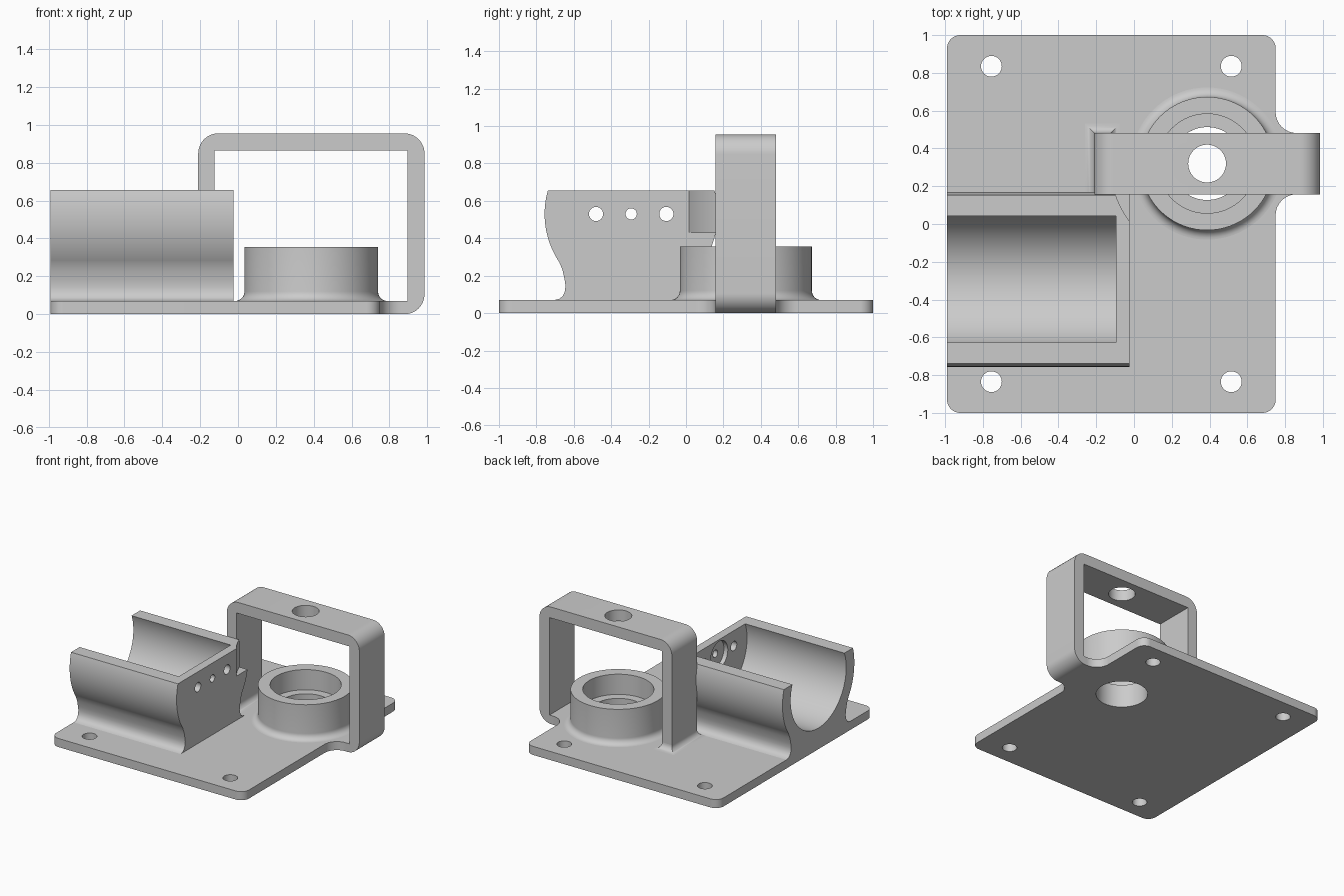
import bpy, bmesh
from math import sin, cos, pi, radians, tan
from mathutils import Vector

cube = bpy.data.objects.get("Cube")
if cube:
    bpy.data.objects.remove(cube, do_unlink=True)

grey = bpy.data.materials.new("plain grey")
grey.use_nodes = True
COLOUR = (0.6, 0.6, 0.6, 1)
grey.diffuse_color = COLOUR
grey.node_tree.nodes["Principled BSDF"].inputs["Base Color"].default_value = COLOUR

PLATE = 0.07                 # plate thickness
PIVOT = (0.387, 0.32)        # axis of bearing seat and bracket hole
TAB = (0.157, 0.482)         # y range of bracket
CRADLE_Y, CRADLE_Z = -0.293, 0.53


def arc(cx, cy, r, a0, a1, n=32):
    """Points along an arc, angles in degrees."""
    return [(cx + r * cos(radians(a0 + (a1 - a0) * i / n)),
             cy + r * sin(radians(a0 + (a1 - a0) * i / n))) for i in range(n + 1)]


def rounded(corners, n=10):
    """Polygon from (x, y, radius) corners, each rounded by its radius."""
    out = []
    for i, (x, y, r) in enumerate(corners):
        p = Vector((x, y))
        if not r:
            out.append((x, y))
            continue
        a = (Vector(corners[i - 1][:2]) - p).normalized()
        b = (Vector(corners[(i + 1) % len(corners)][:2]) - p).normalized()
        half = a.angle(b) / 2
        centre = p + (a + b).normalized() * r / sin(half)
        u = p + a * r / tan(half) - centre
        v = p + b * r / tan(half) - centre
        out += [tuple(centre + u.lerp(v, k / n).normalized() * r) for k in range(n + 1)]
    return out


def finish(name, bm):
    bmesh.ops.recalc_face_normals(bm, faces=bm.faces)
    mesh = bpy.data.meshes.new(name)
    bm.to_mesh(mesh)
    bm.free()
    mesh.materials.append(grey)
    ob = bpy.data.objects.new(name, mesh)
    bpy.context.collection.objects.link(ob)
    return ob


def loft(name, loops, caps=True):
    """Skin closed loops of 3D points; without caps the stack closes on itself."""
    bm = bmesh.new()
    rings = [[bm.verts.new(p) for p in loop] for loop in loops]
    pairs = list(zip(rings, rings[1:])) + ([] if caps else [(rings[-1], rings[0])])
    for a, b in pairs:
        for i in range(len(a)):
            j = (i + 1) % len(a)
            bm.faces.new((a[i], a[j], b[j], b[i]))
    if caps:
        bm.faces.new(rings[0])
        bm.faces.new(rings[-1])
    return finish(name, bm)


def prism(name, outline, axis, lo, hi):
    """Extrude a 2D outline along the x, y or z axis."""
    place = {"x": lambda u, v, w: (w, u, v),
             "y": lambda u, v, w: (u, w, v),
             "z": lambda u, v, w: (u, v, w)}[axis]
    return loft(name, [[place(u, v, w) for u, v in outline] for w in (lo, hi)])


def rod(centre, r, axis, lo, hi, n=64):
    """Cylindrical cutter."""
    return prism("cutter", arc(*centre, r, 0, 360, n)[:-1], axis, lo, hi)


def cut(ob, cutters):
    """Subtract the cutters, then remove them."""
    for c in cutters:
        c.hide_render = True
        m = ob.modifiers.new("cut", "BOOLEAN")
        m.operation, m.solver, m.object = "DIFFERENCE", "EXACT", c
    bpy.context.view_layer.update()
    deps = bpy.context.evaluated_depsgraph_get()
    result = bpy.data.meshes.new_from_object(ob.evaluated_get(deps))
    ob.modifiers.clear()
    ob.data = result
    for c in cutters:
        bpy.data.objects.remove(c, do_unlink=True)


parts = []

# Base plate with rounded corners, flared tab, screw holes and pivot hole
plate = prism("base_plate", rounded([
    (-0.99, -1, 0.07), (0.75, -1, 0.07), (0.75, TAB[0], 0.11), (0.862, TAB[0], 0),
    (0.862, TAB[1], 0), (0.75, TAB[1], 0.11), (0.75, 1, 0.07), (-0.99, 1, 0.07)]),
    "z", 0, PLATE)
cut(plate, [rod((x, y), 0.055, "z", -0.1, 0.2, 40)
            for x in (-0.755, 0.515) for y in (-0.835, 0.835)]
    + [rod(PIVOT, 0.193, "z", -0.1, 0.2)])
parts.append(plate)

# Bracket loop rising from the tab and over the bearing seat
bracket = prism("bracket", rounded([
    (0.862, 0, 0), (0.985, 0, 0.105), (0.985, 0.955, 0.105), (-0.21, 0.955, 0.105),
    (-0.21, 0.03, 0), (-0.123, 0.03, 0), (-0.123, 0.865, 0), (0.895, 0.865, 0),
    (0.895, PLATE, 0), (0.862, PLATE, 0)]), "y", *TAB)
cut(bracket, [rod(PIVOT, 0.1, "z", 0.8, 1.1)])
parts.append(bracket)

# Fillet flare at the foot of the bracket post
flare = []
for d, z in arc(0.05, PLATE + 0.05, 0.05, 270, 180, 8):
    x0, x1, y0, y1 = -0.21 - d, -0.123 + d, TAB[0] - d, TAB[1] + d
    flare.append([(x0, y0, z), (x1, y0, z), (x1, y1, z), (x0, y1, z)])
parts.append(loft("post_fillet", flare))

# Bearing seat: turned ring with a stepped bore and a filleted foot
R = 0.353
profile = ([(0.193, PLATE - 0.02), (R + 0.05, PLATE - 0.02)]
           + arc(R + 0.05, PLATE + 0.05, 0.05, 270, 180, 8)
           + [(R, 0.355), (0.263, 0.355), (0.263, 0.19), (0.193, 0.19)])
STEPS = 72
parts.append(loft("bearing_seat", [
    [(PIVOT[0] + r * cos(2 * pi * k / STEPS), PIVOT[1] + r * sin(2 * pi * k / STEPS), z)
     for r, z in profile] for k in range(STEPS)], caps=False))

# Motor cradle: round body on a narrow filleted foot, open at the top
side = arc(0, CRADLE_Z, 0.463, 15.7, -34, 24) + [
    (0.367, 0.23), (0.356, 0.18), (0.351, 0.145), (0.355, 0.115),
    (0.367, 0.09), (0.385, 0.076), (0.412, PLATE), (0.412, 0.04)]
outline = ([(CRADLE_Y + w, z) for w, z in side]
           + [(CRADLE_Y - w, z) for w, z in reversed(side)])
cradle = prism("motor_cradle", outline, "x", -0.99, -0.025)
axis = (CRADLE_Y, CRADLE_Z)
cut(cradle, [rod(axis, 0.358, "x", -1.2, -0.095, 96),
             rod(axis, 0.11, "x", -0.15, -0.06),
             rod(axis, 0.03, "x", -0.2, 0.1, 32)]
    + [rod((CRADLE_Y + s * 0.188, CRADLE_Z), 0.038, "x", -0.2, 0.1, 32) for s in (-1, 1)]
    + [rod(PIVOT, 0.512, "z", 0.43, 1, 128)])
parts.append(cradle)

# Smooth the curved faces, keep the edges sharp
bpy.ops.object.select_all(action="DESELECT")
for ob in parts:
    ob.select_set(True)
bpy.context.view_layer.objects.active = parts[0]
bpy.ops.object.shade_smooth_by_angle(angle=radians(30))
